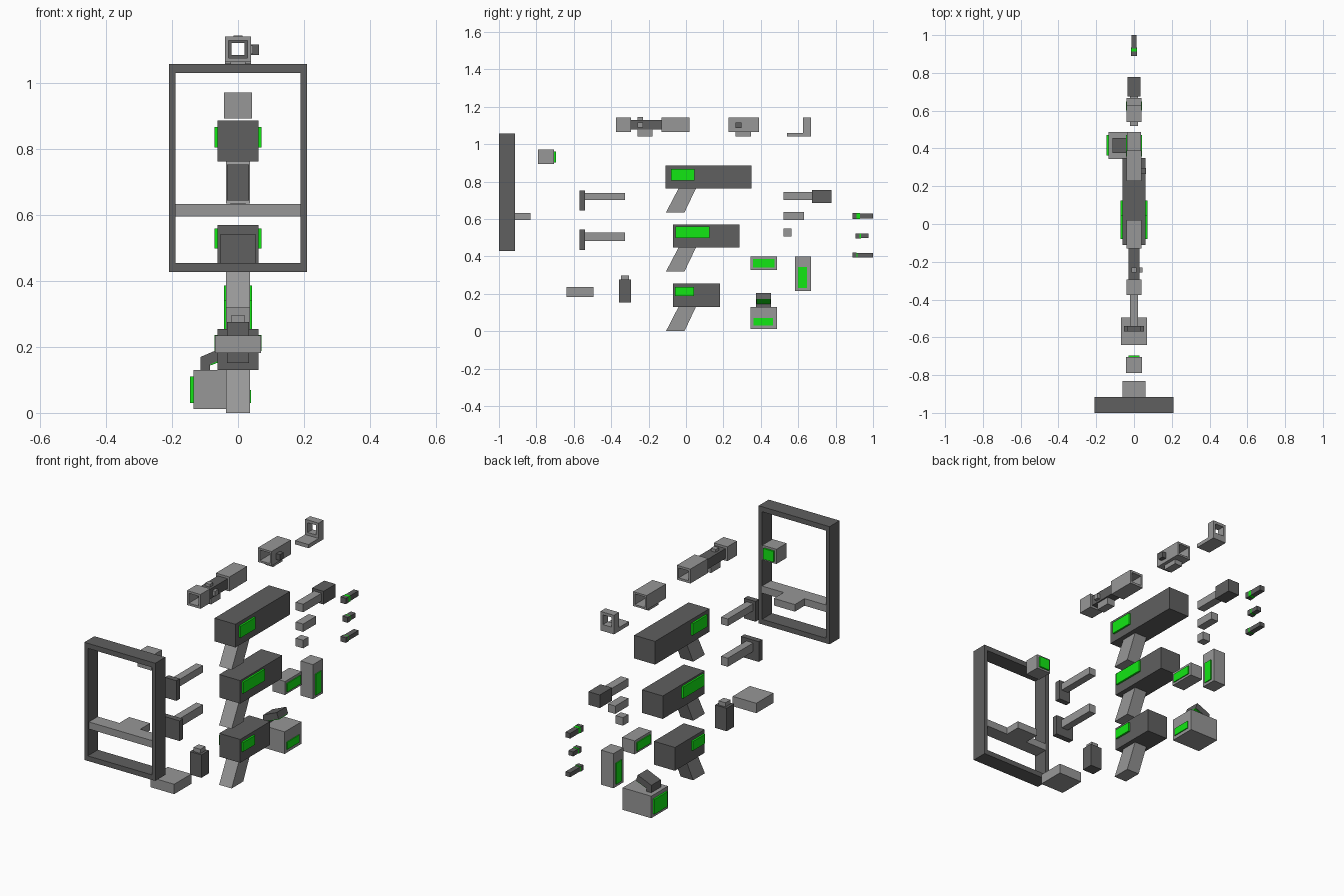
import bpy

if "Cube" in bpy.data.objects:
    bpy.data.objects.remove(bpy.data.objects["Cube"])


def material(name, r, g, b):
    m = bpy.data.materials.new(name)
    m.diffuse_color = (r, g, b, 1)
    m.use_nodes = True
    m.node_tree.nodes["Principled BSDF"].inputs["Base Color"].default_value = m.diffuse_color
    return m


GREEN = material("green_panel", 0.006, 0.8, 0.007)
GREY = material("mid_grey", 0.31, 0.31, 0.31)
DARK = material("dark_grey", 0.115, 0.115, 0.115)


def mesh(name, verts, faces, mat):
    me = bpy.data.meshes.new(name)
    me.from_pydata(verts, [], faces)
    ob = bpy.data.objects.new(name, me)
    bpy.context.collection.objects.link(ob)
    me.materials.append(mat)
    return ob


def prism(name, profile, a, b, axis="x", mat=GREY):
    """Extrude a closed 2D profile from a to b: (y,z) along x or (x,z) along y."""
    n = len(profile)
    put = (lambda p, t: (t, p[0], p[1])) if axis == "x" else (lambda p, t: (p[0], t, p[1]))
    verts = [put(p, t) for t in (a, b) for p in profile]
    faces = [tuple(range(n))[::-1], tuple(range(n, 2 * n))]
    faces += [(i, (i + 1) % n, n + (i + 1) % n, n + i) for i in range(n)]
    if axis == "y":
        faces = [f[::-1] for f in faces]
    return mesh(name, verts, faces, mat)


def box(name, hx, y, z, mat=GREY, cx=0.0):
    """Box of half width hx around cx, with y and z ranges."""
    prof = [(y[0], z[0]), (y[1], z[0]), (y[1], z[1]), (y[0], z[1])]
    return prism(name, prof, cx - hx, cx + hx, "x", mat)


def tube(name, y, z, hx, wx, wz, mat=GREY):
    """Rectangular frame open along y, with side wall wx and top/bottom wall wz."""
    def ring(yy, ix, iz):
        return [(sx * (hx - ix), yy, zz) for sx, zz in
                ((-1, z[0] + iz), (1, z[0] + iz), (1, z[1] - iz), (-1, z[1] - iz))]
    v = ring(y[0], 0, 0) + ring(y[0], wx, wz) + ring(y[1], 0, 0) + ring(y[1], wx, wz)
    f = []
    for i in range(4):
        j = (i + 1) % 4
        f += [(i, j, 4 + j, 4 + i), (8 + j, 8 + i, 12 + i, 12 + j),
              (j, i, 8 + i, 8 + j), (4 + i, 4 + j, 12 + j, 12 + i)]
    return mesh(name, v, f, mat)


def side_panels(name, x, y, z, depth=0.01):
    """Green panel on both flanks."""
    for s, side in ((-1, "left"), (1, "right")):
        box(f"{name}_panel_{side}", depth / 2, y, z, GREEN, s * (x + depth / 2))


# Large upright frame with shelf
tube("rack_frame", (-1, -0.915), (0.428, 1.058), 0.21, 0.02, 0.027, DARK)
box("rack_shelf", 0.19, (-0.99, -0.915), (0.595, 0.633))
box("rack_shelf_tongue", 0.062, (-0.915, -0.832), (0.595, 0.633))

# Small cube with green end
box("display_block", 0.042, (-0.79, -0.705), (0.893, 0.972))
box("display_panel", 0.03, (-0.705, -0.696), (0.903, 0.961), GREEN)

# Three receivers with slanted grips
for label, y, z, py, pz in (
        ("long", (-0.11, 0.35), (0.763, 0.887), (-0.08, 0.045), (0.805, 0.868)),
        ("medium", (-0.07, 0.285), (0.447, 0.57), (-0.055, 0.125), (0.498, 0.56)),
        ("short", (-0.07, 0.182), (0.13, 0.255), (-0.06, 0.043), (0.187, 0.237))):
    box(f"{label}_receiver", 0.062, y, z, DARK)
    side_panels(f"{label}_receiver", 0.062, py, pz)
    t, b = z[0], z[0] - 0.128 if label != "short" else 0
    prism(f"{label}_grip", [(-0.107, b), (-0.008, b), (0.053, t), (-0.04, t)], -0.037, 0.037)

# Long sight: two bells joined by a thin tube
tube("scope_front_bell", (-0.375, -0.293), (1.065, 1.142), 0.04, 0.011, 0.012)
tube("scope_rear_bell", (-0.13, 0.02), (1.065, 1.142), 0.04, 0.011, 0.012)
tube("scope_tube", (-0.297, -0.126), (1.077, 1.13), 0.029, 0.009, 0.008, DARK)
box("scope_top_knob", 0.014, (-0.258, -0.23), (1.126, 1.145))
box("scope_side_knob", 0.009, (-0.258, -0.23), (1.088, 1.115), GREY, 0.036)
box("scope_mount", 0.022, (-0.26, -0.18), (1.04, 1.079))

# Short tube sight
tube("tube_sight_body", (0.227, 0.39), (1.065, 1.142), 0.04, 0.01, 0.01)
box("tube_sight_knob", 0.012, (0.265, 0.297), (1.085, 1.117), DARK, 0.051)
box("tube_sight_mount", 0.022, (0.265, 0.347), (1.04, 1.068))

# Open window sight
box("window_sight_base", 0.04, (0.54, 0.667), (1.04, 1.06))
tube("window_sight_frame", (0.625, 0.667), (1.06, 1.142), 0.04, 0.015, 0.015)

# Stocks
for label, hx, z, bz in (("slim", 0.034, (0.645, 0.753), (0.7, 0.738)),
                         ("wide", 0.053, (0.435, 0.543), (0.482, 0.528))):
    box(f"{label}_stock_plate", hx, (-0.57, -0.54), z, DARK)
    box(f"{label}_stock_bar", 0.02, (-0.54, -0.325), bz)

# Flat case and bottle
box("flat_case", 0.07, (-0.64, -0.495), (0.182, 0.235))
box("bottle_body", 0.034, (-0.358, -0.295), (0.152, 0.275), DARK)
box("bottle_cap", 0.02, (-0.347, -0.305), (0.275, 0.297))

# Barrels
box("long_barrel", 0.022, (0.52, 0.675), (0.7, 0.743))
box("barrel_muffler", 0.034, (0.675, 0.778), (0.686, 0.756), DARK)
box("medium_barrel", 0.022, (0.52, 0.63), (0.595, 0.637))
box("short_barrel", 0.022, (0.52, 0.565), (0.507, 0.55))

# Cartridges with green bands
for label, y, z, band in (("large", (0.89, 1.0), (0.6, 0.632), 0.018),
                          ("small", (0.905, 0.975), (0.495, 0.523), 0.008),
                          ("medium", (0.89, 1.0), (0.393, 0.42), 0.006)):
    split = y[0] + 0.022
    box(f"{label}_cartridge_base", 0.016, (y[0], split), z, DARK)
    box(f"{label}_cartridge_band", 0.015, (split, split + band),
        (z[0] + .001, z[1] - .001), GREEN)
    box(f"{label}_cartridge_tip", 0.014, (split + band, y[1]),
        (z[0] + .002, z[1] - .002), DARK)

# Magazines
box("short_magazine", 0.037, (0.345, 0.487), (0.328, 0.4))
side_panels("short_magazine", 0.037, (0.358, 0.472), (0.34, 0.386), 0.005)
box("tall_magazine", 0.037, (0.582, 0.667), (0.215, 0.4))
side_panels("tall_magazine", 0.037, (0.6, 0.648), (0.23, 0.343), 0.005)

# Wide box magazine with bent feed belt
box("box_magazine", 0.085, (0.345, 0.487), (0.012, 0.13), GREY, -0.05)
box("box_magazine_left_panel", 0.005, (0.362, 0.472), (0.03, 0.11), GREEN, -0.14)
box("box_magazine_right_panel", 0.0025, (0.362, 0.464), (0.03, 0.07), GREEN, 0.0375)
prism("feed_belt", [(-0.113, 0.125), (-0.085, 0.125), (-0.085, 0.147), (-0.022, 0.172),
                    (-0.033, 0.204), (-0.113, 0.17)], 0.375, 0.455, "y", DARK)
prism("feed_belt_panel", [(-0.083, 0.144), (-0.022, 0.168), (-0.022, 0.172), (-0.083, 0.149)],
      0.378, 0.452, "y", GREEN)
